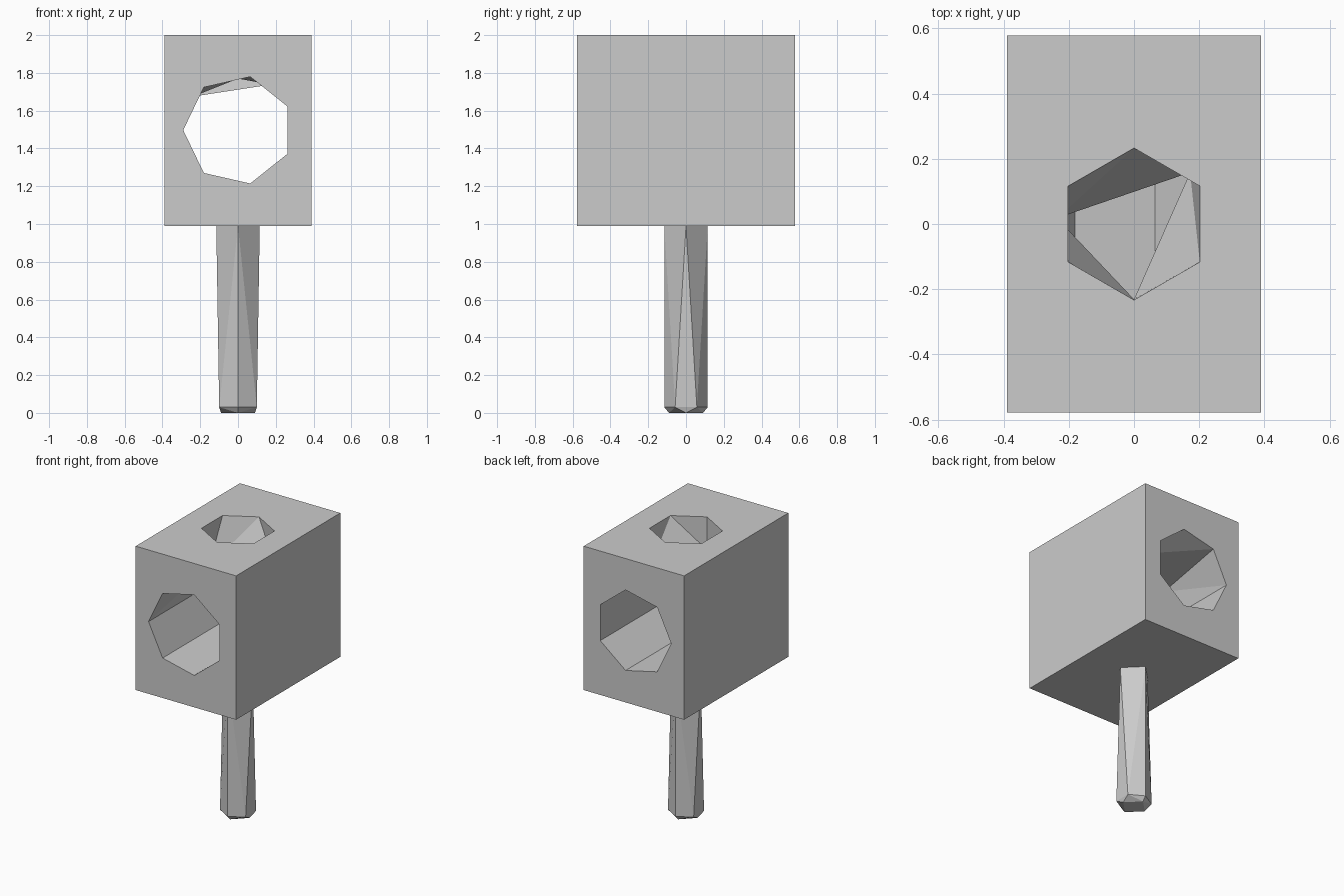
import bpy, bmesh, math
from mathutils import Vector

cube = bpy.data.objects.get("Cube")
if cube:
    bpy.data.objects.remove(cube, do_unlink=True)

# One flat grey for everything
grey = bpy.data.materials.new("plain grey")
grey.use_nodes = True
grey.diffuse_color = (0.6, 0.6, 0.6, 1)
grey.node_tree.nodes["Principled BSDF"].inputs["Base Color"].default_value = (0.6, 0.6, 0.6, 1)


def finish(bm, name):
    mesh = bpy.data.meshes.new(name)
    bm.to_mesh(mesh)
    bm.free()
    mesh.materials.append(grey)
    obj = bpy.data.objects.new(name, mesh)
    bpy.context.collection.objects.link(obj)
    return obj


def polygon(sides, radius, start):
    """Corners of a regular polygon as (u, v) pairs."""
    angles = [math.radians(start) + math.tau * i / sides for i in range(sides)]
    return [(radius * math.cos(a), radius * math.sin(a)) for a in angles]


def holed_panel(bm, outer, inner, normal):
    """Fill a flat panel between its outline and the rim of its hole."""
    edges = []
    for loop in (outer, inner):
        for a, b in zip(loop, loop[1:] + loop[:1]):
            edges.append(bm.edges.get((a, b)) or bm.edges.new((a, b)))
    bmesh.ops.triangle_fill(bm, use_beauty=True, edges=edges, normal=normal)


# Head: block with a seven-sided tunnel and a six-sided chute in the top
HX, HY, Z0, Z1 = 0.39, 0.578, 0.99, 2.0
bm = bmesh.new()
corner = {(x, y, z): bm.verts.new((x * HX, y * HY, z1))
          for x in (-1, 1) for y in (-1, 1) for z, z1 in ((0, Z0), (1, Z1))}
around = [(-1, -1), (1, -1), (1, 1), (-1, 1)]

# Plain sides and underside
for x in (-1, 1):
    bm.faces.new([corner[x, y, z] for y, z in ((-1, 0), (1, 0), (1, 1), (-1, 1))])
bm.faces.new([corner[x, y, 0] for x, y in around])

# Front and back panels with tunnel mouths; corner 0 points to -x
mouth = {}
for y in (-1, 1):
    mouth[y] = [bm.verts.new((u, y * HY, 1.497 + v)) for u, v in polygon(7, 0.29, 180)]
    outline = [corner[x, y, z] for x, z in ((-1, 0), (1, 0), (1, 1), (-1, 1))]
    holed_panel(bm, outline, mouth[y], Vector((0, y, 0)))
F, B = mouth[-1], mouth[1]

# Top panel with the chute rim; corner 0 points to +y, running clockwise
rim = [bm.verts.new((-u, v, Z1)) for u, v in polygon(6, 0.233, 90)]
holed_panel(bm, [corner[x, y, 1] for x, y in around], rim, Vector((0, 0, 1)))

# Tunnel floor and lower walls
for i in range(4):
    bm.faces.new((F[i], F[i + 1], B[i + 1], B[i]))

# Chute narrows to a three-cornered opening in the tunnel roof
near = bm.verts.new((0, -0.231, 1.77))
right = bm.verts.new((0.172, 0.158, 1.738))
left = bm.verts.new((-0.236, 0.018, 1.675))
chute = [(rim[5], rim[0], left), (rim[0], right, left), (rim[0], rim[1], right),
         (rim[1], rim[2], right), (rim[2], near, right), (rim[2], rim[3], near),
         (rim[3], rim[4], near), (rim[4], left, near), (rim[4], rim[5], left)]

# Tunnel roof folded around that opening
roof = [(F[0], B[0], left), (F[0], F[6], left), (F[6], near, left),
        (F[6], F[5], near), (F[5], right, near), (F[5], F[4], right),
        (F[4], B[4], right), (B[4], B[5], right), (B[5], B[6], right),
        (B[6], left, right), (B[6], B[0], left)]
for tri in chute + roof:
    bm.faces.new(tri)
bmesh.ops.recalc_face_normals(bm, faces=bm.faces)
finish(bm, "head_block")

# Handle: square at the top, six-sided near the foot, small square tip
bm = bmesh.new()
for sides, radius, z in ((4, 0.115, Z0), (6, 0.115, 0.03), (4, 0.09, 0.0)):
    for u, v in polygon(sides, radius, 90):
        bm.verts.new((u, v, z))
bmesh.ops.convex_hull(bm, input=bm.verts)
bmesh.ops.recalc_face_normals(bm, faces=bm.faces)
finish(bm, "handle")
